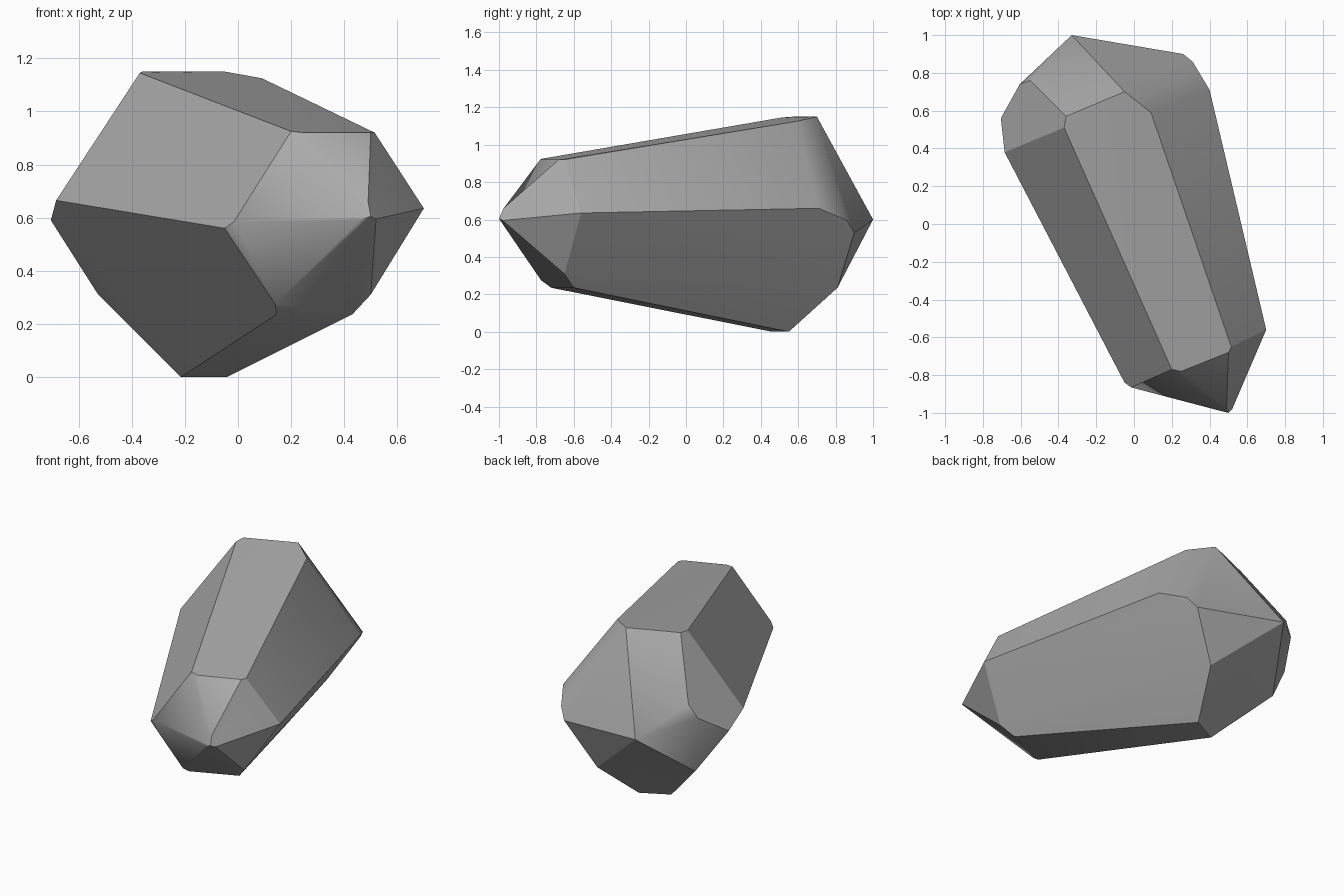
import bpy, bmesh, math
from mathutils import Vector

cube = bpy.data.objects.get("Cube")
if cube:
    bpy.data.objects.remove(cube, do_unlink=True)

# Stone colour
stone = bpy.data.materials.new("stone_grey")
stone.use_nodes = True
grey = (0.4, 0.4, 0.4, 1)
stone.diffuse_color = grey
stone.node_tree.nodes["Principled BSDF"].inputs["Base Color"].default_value = grey

# Corner points of the faceted stone, grouped by region
crown = [(-.37, .51, 1.145), (-.36, .57, 1.15), (-.05, .7, 1.15), (.09, .59, 1.125),
         (.515, -.65, .92), (.5, -.68, .92), (.25, -.78, .92), (.2, -.77, .925)]
front_tip = [(.49, -.975, .66), (.5, -1, .605), (.46, -.99, .59), (.52, -.98, .595)]
girdle = [(-.05, -.84, .56), (-.015, -.865, .585), (.7, -.56, .635), (.4, .71, .66),
          (.31, .86, .595), (.26, .9, .53), (-.33, 1, .6), (-.55, .76, .8),
          (-.605, .74, .715), (-.705, .56, .59), (-.685, .38, .665)]
base = [(.14, -.775, .275), (.145, -.72, .235), (.43, -.6, .235), (.5, -.65, .31),
        (-.04, .55, 0), (-.215, .46, 0), (.08, .81, .235), (-.53, .66, .315)]

# Wrap the corners in a convex shell and merge nearly flat facets
bm = bmesh.new()
for corner in crown + front_tip + girdle + base:
    bm.verts.new(Vector(corner))
hull = bmesh.ops.convex_hull(bm, input=bm.verts)
loose = {g for g in hull["geom_interior"] + hull["geom_unused"]
         if isinstance(g, bmesh.types.BMVert)}
bmesh.ops.delete(bm, geom=list(loose), context='VERTS')
bmesh.ops.dissolve_limit(bm, angle_limit=math.radians(3), verts=bm.verts, edges=bm.edges)
bmesh.ops.recalc_face_normals(bm, faces=bm.faces)

mesh = bpy.data.meshes.new("stone")
bm.to_mesh(mesh)
bm.free()
mesh.materials.append(stone)
rock = bpy.data.objects.new("stone", mesh)
bpy.context.collection.objects.link(rock)

# Soft shading across shallow facets, crisp ridges elsewhere
bpy.ops.object.select_all(action='DESELECT')
rock.select_set(True)
bpy.context.view_layer.objects.active = rock
bpy.ops.object.shade_smooth_by_angle(angle=math.radians(30))
